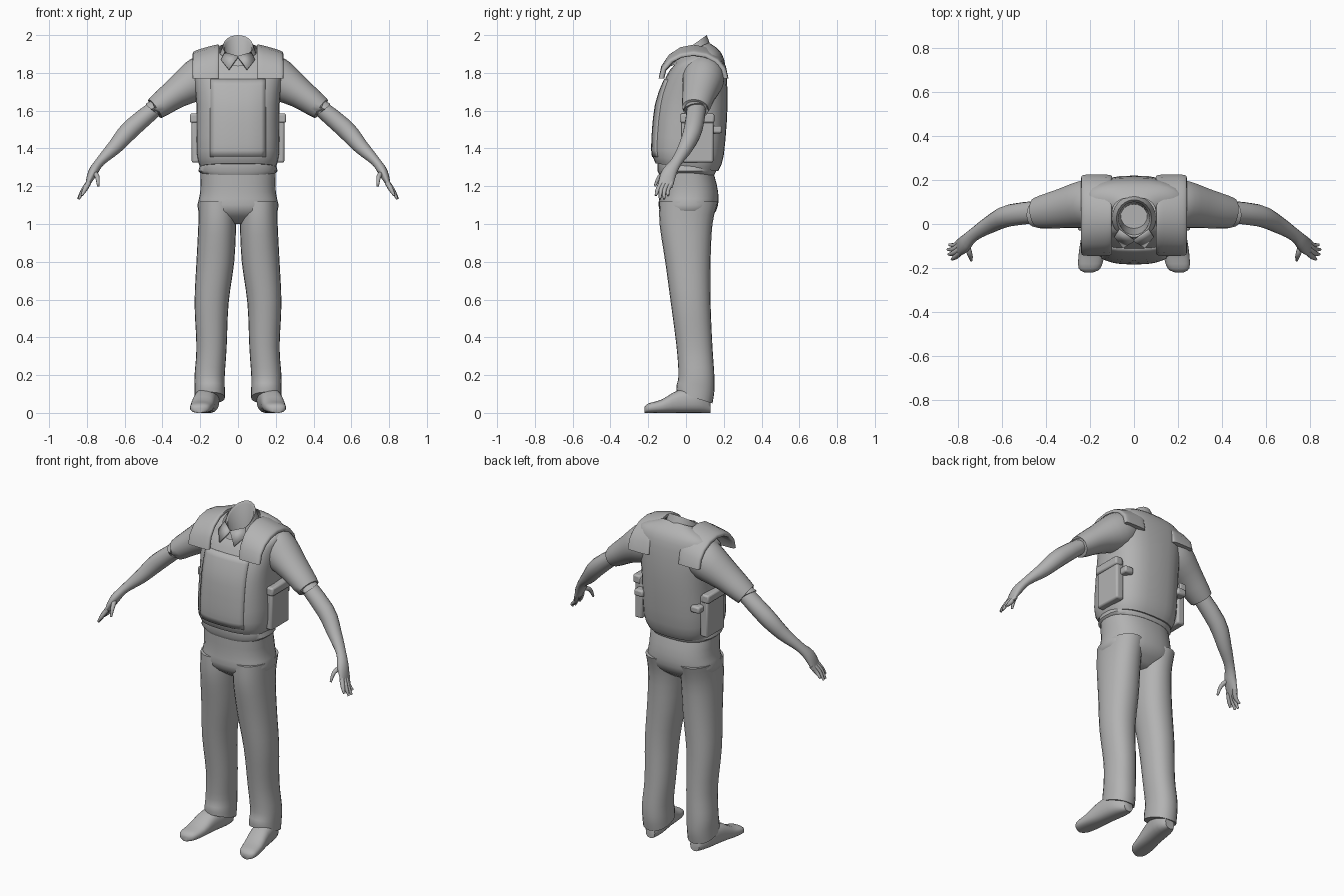
import bpy, bmesh, math
from mathutils import Vector

cube = bpy.data.objects.get("Cube")
if cube:
    bpy.data.objects.remove(cube)

grey = bpy.data.materials.new("plain_grey")
grey.use_nodes = True
grey.diffuse_color = (.45, .45, .45, 1)
grey.node_tree.nodes["Principled BSDF"].inputs["Base Color"].default_value = grey.diffuse_color


def finish(name, bm, mirrored=False):
    """Turn a bmesh into a smooth shaded object, with a twin at -x if mirrored."""
    bmesh.ops.recalc_face_normals(bm, faces=bm.faces)
    mesh = bpy.data.meshes.new(name)
    bm.to_mesh(mesh)
    bm.free()
    mesh.materials.append(grey)
    part = bpy.data.objects.new(name, mesh)
    bpy.context.collection.objects.link(part)
    bpy.ops.object.select_all(action="DESELECT")
    part.select_set(True)
    bpy.context.view_layer.objects.active = part
    bpy.ops.object.shade_smooth_by_angle(angle=math.radians(50))
    if mirrored:
        mirror = part.modifiers.new("Mirror", "MIRROR")
        mirror.use_mirror_merge = False
    return part


def spline(rows, steps=3):
    """Add in-between rows along a Catmull-Rom curve through the given rows."""
    padded = [rows[0], *rows, rows[-1]]
    result = []
    for before, start, end, after in zip(padded, padded[1:], padded[2:], padded[3:]):
        for step in range(steps):
            t = step / steps
            row = []
            for a, b, c, d in zip(before, start, end, after):
                leave, arrive = (c - a) * .5, (d - b) * .5
                ease = t * t * (3 - 2 * t)
                row.append(b + (c - b) * ease + leave * (t * (1 - t) ** 2)
                           - arrive * (t * t * (1 - t)))
            result.append(tuple(row))
    return result + [rows[-1]]


def loft(name, rings, power=2, sides=24, close_start=True, close_end=True, mirrored=False):
    """Skin superellipse rings given as (centre, half axis, other half axis)."""
    bm = bmesh.new()
    loops = []
    for centre, across, along in rings:
        loop = []
        for i in range(sides):
            angle = math.tau * i / sides
            x, y = (math.copysign(abs(value) ** (2 / power), value)
                    for value in (math.cos(angle), math.sin(angle)))
            loop.append(bm.verts.new(centre + across * x + along * y))
        loops.append(loop)
    for lower, upper in zip(loops, loops[1:]):
        for i in range(sides):
            bm.faces.new((lower[i - 1], lower[i], upper[i], upper[i - 1]))
    if close_start:
        bm.faces.new(loops[0])
    if close_end:
        bm.faces.new(loops[-1])
    return finish(name, bm, mirrored)


def slab(half_width, front, back, z, rise=0, x=0):
    """Level body section; rise lifts its back above its front."""
    return (Vector((x, (front + back) / 2, z)),
            Vector((half_width, 0, 0)),
            Vector((0, back - front, rise)) / 2)


def limb(name, stations, sides=16):
    """Mirrored tube through (point, thickness, depth) stations."""
    stations = spline([(Vector(point), thick, deep) for point, thick, deep in stations])
    rings = []
    for i, (point, thick, deep) in enumerate(stations):
        ahead = stations[min(i + 1, len(stations) - 1)][0]
        behind = stations[max(i - 1, 0)][0]
        heading = (ahead - behind).normalized()
        side = (Vector((0, 1, 0)) - heading * heading.y).normalized()
        rings.append((point, heading.cross(side) * thick, side * deep))
    return loft(name, rings, sides=sides, mirrored=True)


def block(name, centre, size):
    """Mirrored box with rounded edges."""
    bm = bmesh.new()
    bmesh.ops.create_cube(bm, size=1)
    bmesh.ops.scale(bm, vec=size, verts=bm.verts)
    bmesh.ops.translate(bm, vec=centre, verts=bm.verts)
    bevel = finish(name, bm, mirrored=True).modifiers.new("Bevel", "BEVEL")
    bevel.width, bevel.segments = .01, 2


# Vest body, left open at the neck
vest = loft("vest", spline([
    slab(.2, -.16, .17, 1.3, rise=-.04),
    slab(.22, -.18, .2, 1.38, rise=-.03),
    slab(.22, -.16, .22, 1.63),
    slab(.24, -.1, .21, 1.81, rise=.04),
    slab(.23, -.06, .18, 1.88, rise=.07),
    slab(.1, -.05, .12, 1.92, rise=.08)]), power=2.7, sides=32, close_end=False)

# Standing collar around a deep neck opening
loft("collar", [
    slab(.1, -.08, .13, 1.89, rise=.11),
    slab(.08, -.06, .11, 1.94, rise=.12),
    slab(.07, -.05, .1, 1.93, rise=.11),
    slab(.06, -.02, .09, 1.74)], close_start=False)

# Pointed collar flaps
bm = bmesh.new()
bm.faces.new([bm.verts.new(corner) for corner in (
    (0, -.08, 1.89), (.05, -.11, 1.82), (.09, -.06, 1.87), (.07, -.03, 1.91))])
flap = finish("collar_flap", bm, mirrored=True)
flap.modifiers.new("Solidify", "SOLIDIFY").thickness = .01

# Shoulder straps arching from chest to back
straps = []
for step in range(9):
    turn = math.pi * step / 8
    outward = Vector((0, -math.cos(turn), math.sin(turn)))
    arch = Vector((.17, .04 + outward.y * .17, 1.77 + outward.z * .15))
    straps.append((arch, Vector((.07, 0, -.02 * outward.z)), outward * .015))
loft("shoulder_strap", straps, power=4, mirrored=True)

# Raised chest panel wrapped onto the front of the vest
bm = bmesh.new()
bmesh.ops.create_grid(bm, x_segments=12, y_segments=12, size=.5)
for vert in bm.verts:
    vert.co = (vert.co.x * .29, -.4, 1.56 + vert.co.y * .41)
panel = finish("chest_panel", bm)
wrap = panel.modifiers.new("Wrap", "SHRINKWRAP")
wrap.target = vest
wrap.wrap_method = "PROJECT"
wrap.use_project_y = True
wrap.use_negative_direction = True
thicken = panel.modifiers.new("Thicken", "SOLIDIFY")
thicken.thickness, thicken.offset = .01, 0

# Side pouches with a flap and a strap behind
block("side_pouch", (.22, .06, 1.45), (.05, .17, .25))
block("pouch_flap", (.23, .06, 1.56), (.05, .18, .05))
block("side_strap", (.19, .1, 1.5), (.06, .18, .04))

# Shirt hem below the vest, then the seat of the trousers
loft("shirt_hem", [
    slab(.19, -.14, .15, 1.26), slab(.21, -.15, .16, 1.28), slab(.2, -.15, .16, 1.32)],
    power=2.5, sides=32)
loft("trouser_seat", spline([
    slab(.2, -.14, .14, 1.29),
    slab(.2, -.14, .17, 1.17),
    slab(.21, -.14, .16, 1.07),
    slab(.1, -.06, .08, 1)]), power=2.4, sides=32)

# Trouser legs with loose, slanted cuffs
loft("trouser_leg", spline([
    slab(.1, -.14, .17, 1.12, x=.11),
    slab(.1, -.14, .14, 1, x=.11),
    slab(.1, -.11, .13, .8, x=.12),
    slab(.09, -.08, .13, .58, x=.14),
    slab(.08, -.05, .14, .35, x=.14),
    slab(.08, -.04, .15, .2, x=.15),
    slab(.08, -.05, .15, .13, rise=-.03, x=.15),
    slab(.08, -.05, .14, .08, rise=-.06, x=.15)]), power=2.2, mirrored=True)

# Shoes, heel to toe, turned slightly outward
shoe = []
for y, half_width, height in ((.13, .03, .07), (.07, .06, .13), (-.04, .06, .12),
                              (-.13, .06, .07), (-.2, .05, .05), (-.22, .02, .03)):
    shoe.append((Vector((.17 - y * .16, y, height / 2)),
                 Vector((half_width, 0, 0)), Vector((0, 0, height / 2))))
loft("shoe", spline(shoe), power=2.5, mirrored=True)

# Short sleeves, tucked in at the opening
limb("sleeve", [
    ((.17, .09, 1.79), .11, .11),
    ((.22, .09, 1.76), .11, .11),
    ((.33, .07, 1.69), .08, .09),
    ((.44, .05, 1.61), .06, .07),
    ((.43, .05, 1.62), .04, .05)], sides=24)

# Bare arms running into the palms
limb("arm", [
    ((.38, .06, 1.66), .04, .05),
    ((.56, .04, 1.51), .05, .05),
    ((.65, 0, 1.41), .04, .04),
    ((.73, -.05, 1.33), .025, .03),
    ((.77, -.09, 1.27), .025, .04),
    ((.8, -.11, 1.2), .01, .04)])

# Fanned fingers, then the thumb
names = ("index_finger", "middle_finger", "ring_finger", "little_finger")
for i, name in enumerate(names):
    bend = math.sin(math.pi * (i + 1) / 5)
    y = -.13 + i * .018
    limb(name, [
        ((.79, y, 1.22), .014, .014),
        ((.8 + .02 * bend, y - .02, 1.18), .012, .012),
        ((.81 + .03 * bend + .004 * i, y - .03 + .004 * i, 1.18 - .05 * bend), .006, .006)],
        sides=8)
limb("thumb", [
    ((.76, -.1, 1.27), .014, .014),
    ((.745, -.14, 1.25), .012, .012),
    ((.74, -.165, 1.2), .006, .006)], sides=8)
